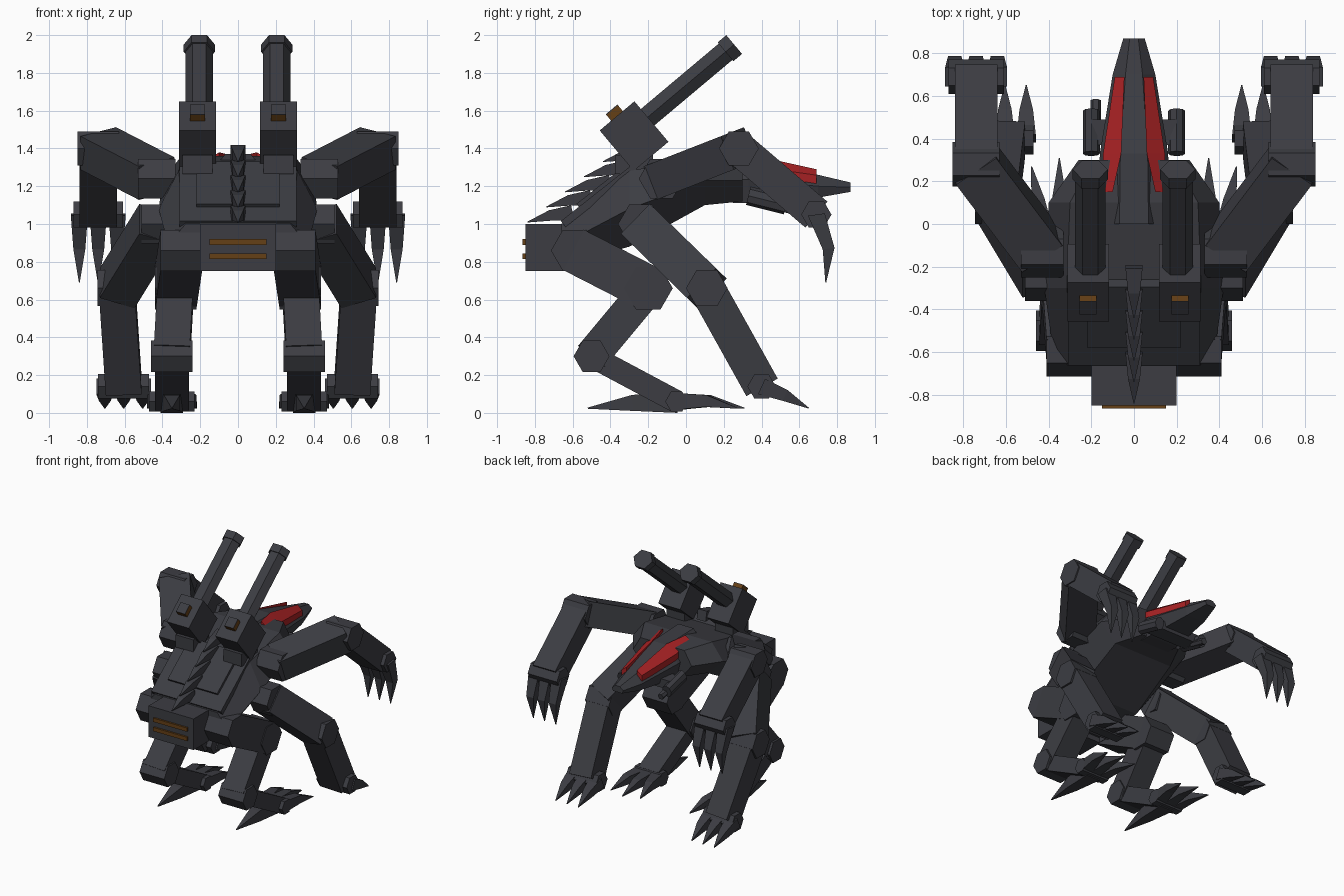
import bpy, bmesh, math
from mathutils import Vector

if "Cube" in bpy.data.objects:
    bpy.data.objects.remove(bpy.data.objects["Cube"])


def material(name, red, green, blue):
    mat = bpy.data.materials.new(name)
    mat.use_nodes = True
    colour = (red, green, blue, 1)
    mat.diffuse_color = colour
    mat.node_tree.nodes["Principled BSDF"].inputs["Base Color"].default_value = colour
    return mat


GREY = material("dark_grey", .045, .046, .055)
RED = material("crest_red", .4, .016, .018)
BROWN = material("vent_brown", .13, .05, .008)
ACROSS = Vector((1, 0, 0))
ALONG = Vector((0, 1, 0))
UP = Vector((0, 0, 1))


def point(x, y, z):
    return Vector((x, y, z))


def loft(name, rings, mat=GREY, mirror=True):
    """Skin equal-length point rings and cap both ends."""
    bm = bmesh.new()
    rows = [[bm.verts.new(co) for co in ring] for ring in rings]
    for near, far in zip(rows, rows[1:]):
        for i in range(len(near)):
            bm.faces.new((near[i - 1], near[i], far[i], far[i - 1]))
    bm.faces.new(rows[0])
    bm.faces.new(rows[-1])
    bmesh.ops.recalc_face_normals(bm, faces=bm.faces)
    mesh = bpy.data.meshes.new(name)
    bm.to_mesh(mesh)
    bm.free()
    mesh.materials.append(mat)
    ob = bpy.data.objects.new(name, mesh)
    bpy.context.collection.objects.link(ob)
    if mirror:
        ob.modifiers.new("Mirror", "MIRROR").use_mirror_merge = False


def section(centre, direction, width, height, sides):
    """Box or round cross-section square to a direction."""
    direction = direction.normalized()
    ref = ALONG if abs(direction.x) > .9 else ACROSS
    side = (ref - direction * ref.dot(direction)).normalized()
    rise = side.cross(direction)
    turn, size = (math.pi / 4, math.sqrt(.5)) if sides == 4 else (0, .5)
    angles = [turn + math.tau * i / sides for i in range(sides)]
    return [centre + size * (side * width * math.cos(a) + rise * height * math.sin(a)) for a in angles]


def bar(name, start, end, width, height, mat=GREY, mirror=True, sides=4):
    """Straight beam between two points."""
    rings = [section(p, end - start, width, height, sides) for p in (start, end)]
    loft(name, rings, mat, mirror)


def hinge(name, centre, radius, width):
    """Hexagonal joint lying across the body."""
    half = ACROSS * width / 2
    bar(name, centre - half, centre + half, radius * 2, radius * 2, sides=6)


def claw(name, base, tip, thick, bend, mirror=True):
    """Curved spike, pushed sideways by bend at its middle."""
    middle = base.lerp(tip, .5) + bend
    way = tip - base
    rings = [section(p, way, thick * k, thick * k, 4)
             for p, k in ((base, 1), (middle, .7), (tip, .05))]
    loft(name, rings, mirror=mirror)


def hull(name, stations, crown, keel):
    """Six-sided body; crown and keel are the top and bottom width ratios."""
    rings = []
    for y, half, top, bottom in stations:
        waist = (top + bottom) / 2
        right = [(half * crown, top), (half, waist), (half * keel, bottom)]
        rings.append([(x, y, z) for x, z in right] + [(-x, y, z) for x, z in reversed(right)])
    loft(name, rings, mirror=False)


# Body and head
hull("torso", [(-.66, .37, 1, .78), (-.3, .42, 1.28, .88),
               (.1, .4, 1.36, 1.1), (.3, .26, 1.34, 1.12)], .75, .65)
hull("head", [(0, .17, 1.37, 1.12), (.33, .16, 1.36, 1.11),
              (.7, .1, 1.26, 1.14), (.87, .05, 1.22, 1.17)], .4, .8)

# Red crest strips, tilted outwards
strips = []
for y, inner, outer, z in ((.15, .1, .14, 1.38), (.33, .06, .145, 1.37), (.69, .045, .09, 1.29)):
    drop = z - (outer - inner) * .7
    strips.append([(inner, y, z), (outer, y, drop), (outer, y, drop - .05), (inner, y, z - .05)])
loft("crest_strip", strips, RED)

# Chin guns
gun = point(.2, .33, 1.15)
gun_end = point(.2, .53, 1.1)
bar("chin_gun", gun, gun_end, .08, .1, sides=8)
bar("chin_mount", point(-.2, .43, 1.13), point(.2, .43, 1.13), .12, .07, mirror=False)
bar("chin_barrel", point(-.18, .45, 1.1), point(-.18, .58, 1.07), .05, .05, mirror=False, sides=6)

# Armour plates along the slope of the back
tail = point(0, -.65, 1)
nape = point(0, -.27, 1.3)
bar("back_plate_lower", tail, nape, .62, .04, mirror=False)
bar("back_plate_upper", tail.lerp(nape, .25), nape, .44, .08, mirror=False)

# Spine spikes
for step in range(5):
    tip = point(0, -.84, 1.01) + (ALONG + UP * .8) * step / 10
    claw("spine_spike", tip + point(0, .24, .05), tip, .08, UP * .01, mirror=False)

# Exhaust box and vents
bar("exhaust_box", point(0, -.85, .875), point(0, -.62, .875), .4, .25, mirror=False)
for z in (.83, .905):
    vent = point(0, -.865, z)
    bar("exhaust_vent", vent, vent + ALONG * .03, .3, .03, BROWN, mirror=False)

# Twin back cannons
aim = point(0, .766, .643)
lift = point(0, -.643, .766)
house = point(.215, -.275, 1.465)
muzzle = point(.205, .255, 1.95)
bar("cannon_housing", house - aim * .12, house + aim * .12, .195, .28)
bar("cannon_mount", house - UP * .2, house - UP * .1, .16, .2)
bar("cannon_barrel", muzzle - aim * .6, muzzle, .145, .13, sides=6)
bar("cannon_muzzle", muzzle - aim * .06, muzzle, .165, .15, sides=6)
sight = house + lift * .13
bar("cannon_sight", sight, sight + lift * .05, .08, .08, BROWN)
bar("sight_cap", sight + lift * .05, sight + lift * .055, .08, .08)

# Raised arms
shoulder = point(.43, -.13, 1.24)
elbow = point(.74, .28, 1.4)
wrist = point(.74, .69, 1.05)
hinge("shoulder", shoulder, .12, .2)
bar("upper_arm", shoulder, elbow, .23, .19)
hinge("elbow", elbow, .105, .22)
bar("forearm", elbow, wrist, .2, .18)
hinge("wrist", wrist, .08, .26)

# Middle legs
hip = point(.43, -.24, 1)
knee = point(.64, .11, .66)
ankle = point(.605, .4, .14)
hinge("middle_hip", hip, .12, .16)
bar("middle_thigh", hip, knee, .2, .22)
hinge("middle_knee", knee, .11, .21)
bar("middle_shin", knee, ankle, .19, .19)
hinge("middle_ankle", ankle, .075, .27)

# Rear legs
haunch = point(.3, -.59, .86)
stifle = point(.33, -.2, .66)
hock = point(.35, -.5, .3)
foot = point(.35, -.05, .06)
hinge("rear_hip", haunch, .125, .22)
bar("rear_thigh", haunch, stifle, .22, .24)
hinge("rear_knee", stifle, .13, .22)
bar("rear_shin", stifle, hock, .19, .18)
hinge("rear_ankle", hock, .095, .22)
bar("rear_foot", hock, foot, .18, .12)
hinge("rear_foot_pad", foot, .06, .24)
claw("heel_claw", foot, point(.35, -.52, .025), .12, UP * .01)

# Three claws on every hand and foot
for side in (-1, 0, 1):
    spread = ACROSS * side / 10
    finger = wrist + spread
    claw("hand_claw", finger, finger + point(0, .05, -.36), .09, ALONG * .04)
    toe = ankle + spread
    claw("middle_claw", toe, toe + point(0, .25, -.115), .09, UP * .01)
    pad = foot + spread * .7
    reach = .36 - abs(side) * .04
    claw("rear_toe", pad, pad + spread * .6 + point(0, reach, -.035), .09, UP * .02)
